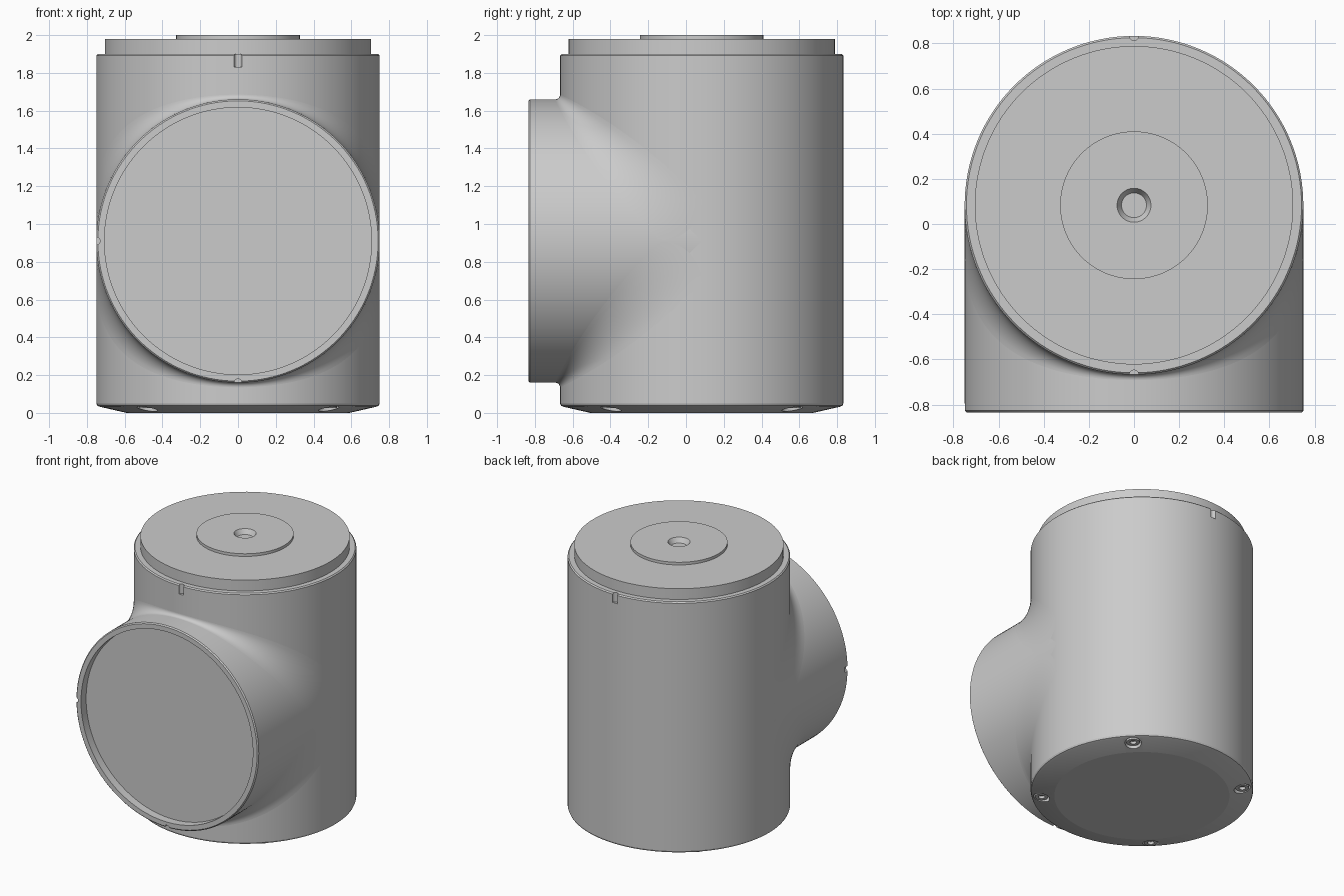
import bpy, bmesh, math
from mathutils import Matrix

if "Cube" in bpy.data.objects:
    bpy.data.objects.remove(bpy.data.objects["Cube"])

R = 0.75            # radius shared by the column and the side outlet
CY = 0.083          # column axis in y
CZ = 0.91           # outlet axis in z

grey = bpy.data.materials.new("light_grey")
grey.use_nodes = True
grey.diffuse_color = (0.6, 0.6, 0.6, 1)
grey.node_tree.nodes["Principled BSDF"].inputs["Base Color"].default_value = (0.6, 0.6, 0.6, 1)


def make_object(name, bm, location=(0, 0, 0)):
    mesh = bpy.data.meshes.new(name)
    bm.to_mesh(mesh)
    bm.free()
    obj = bpy.data.objects.new(name, mesh)
    obj.location = location
    mesh.materials.append(grey)
    bpy.context.collection.objects.link(obj)
    return obj


def activate(obj):
    bpy.ops.object.select_all(action='DESELECT')
    obj.select_set(True)
    bpy.context.view_layer.objects.active = obj


def smooth(obj, angle=10):
    activate(obj)
    bpy.ops.object.shade_smooth_by_angle(angle=math.radians(angle))


def lathe(name, profile, location, sides=128, forward=False):
    """Closed turned solid from (radius, height) pairs; forward points it to -y."""
    bm = bmesh.new()
    rings = []
    for r, h in profile:
        rings.append([bm.verts.new((r * math.cos(a), r * math.sin(a), h))
                      for a in (math.tau * i / sides for i in range(sides))])
    for low, high in zip(rings, rings[1:]):
        for i in range(sides):
            k = (i + 1) % sides
            bm.faces.new((low[i], low[k], high[k], high[i]))
    bm.faces.new(rings[0])
    bm.faces.new(rings[-1])
    bmesh.ops.recalc_face_normals(bm, faces=bm.faces)
    if forward:
        bm.transform(Matrix.Rotation(math.pi / 2, 4, 'X'))
    return make_object(name, bm, location)


def cut(obj, cutters):
    """Subtract each cutter and discard it."""
    activate(obj)
    for cutter in cutters:
        cutter.hide_render = True
        mod = obj.modifiers.new("cut", 'BOOLEAN')
        mod.operation = 'DIFFERENCE'
        mod.solver = 'EXACT'
        mod.object = cutter
        bpy.ops.object.modifier_apply(modifier=mod.name)
        bpy.data.objects.remove(cutter)


# Main column with a tapered, softly rounded foot
column = lathe("column", [(0.59, 0), (0.73, 0.032), (0.745, 0.038), (R, 0.05),
                          (R, 1.892), (0.742, 1.9), (0.6, 1.9)], (0, CY, 0))

# Alignment notches at the top edge and screw holes in the foot
cutters = [lathe("notch_cutter", [(0.02, 1.83), (0.02, 1.95)], (0, CY + s * R, 0), 24)
           for s in (-1, 1)]
screw_spots = [(0.48 * sx, CY + 0.48 * sy, 0) for sx in (-1, 1) for sy in (-1, 1)]
cutters += [lathe("screw_hole_cutter", [(0.055, -0.1), (0.055, 0.06)], p, 32)
            for p in screw_spots]
cut(column, cutters)
smooth(column)

# Socket-head screws in the foot
for p in screw_spots:
    smooth(lathe("foot_screw", [(0.022, 0.045), (0.022, 0.025), (0.045, 0.025),
                                (0.045, 0.07)], p, 32), 30)

# Top plate with raised boss and countersunk centre hole
plate = lathe("top_plate", [(0.705, 1.88), (0.705, 1.98), (0.327, 1.98), (0.327, 2.0),
                            (0.075, 2.0), (0.055, 1.965)], (0, CY, 0))
smooth(plate)

# Side outlet with a recessed front face
length = 0.918
outlet = lathe("outlet", [(R, 0), (R, length - 0.008), (R - 0.008, length),
                          (0.707, length), (0.707, length - 0.06)], (0, CY, CZ), forward=True)
front = CY - length
notches = [lathe("rim_notch_cutter", [(0.02, -0.04), (0.02, 0.04)], p, 24, forward=True)
           for p in ((-R, front, CZ), (0, front, CZ - R))]
cut(outlet, notches)
smooth(outlet)

# Variable-width fillet between the column and the outlet, mirrored below the axis
bm = bmesh.new()
STEPS, ARC = 96, 10
grid = []
for i in range(STEPS + 1):
    t = math.pi * i / STEPS
    s = math.sin(t)
    w = 0.025 + 0.195 * (1 - s * s)
    row = []
    for j in range(ARC + 1):
        a = math.pi / 2 * j / ARC
        row.append(bm.verts.new((R * math.cos(t),
                                 -R * s - w + w * math.cos(a),
                                 R * s + w - w * math.sin(a))))
    grid.append(row)
for one, two in zip(grid, grid[1:]):
    for j in range(ARC):
        bm.faces.new((one[j], two[j], two[j + 1], one[j + 1]))
fillet = make_object("outlet_fillet", bm, (0, CY, CZ))
smooth(fillet, 40)
mirror = fillet.modifiers.new("mirror", 'MIRROR')
mirror.use_axis = (False, False, True)
